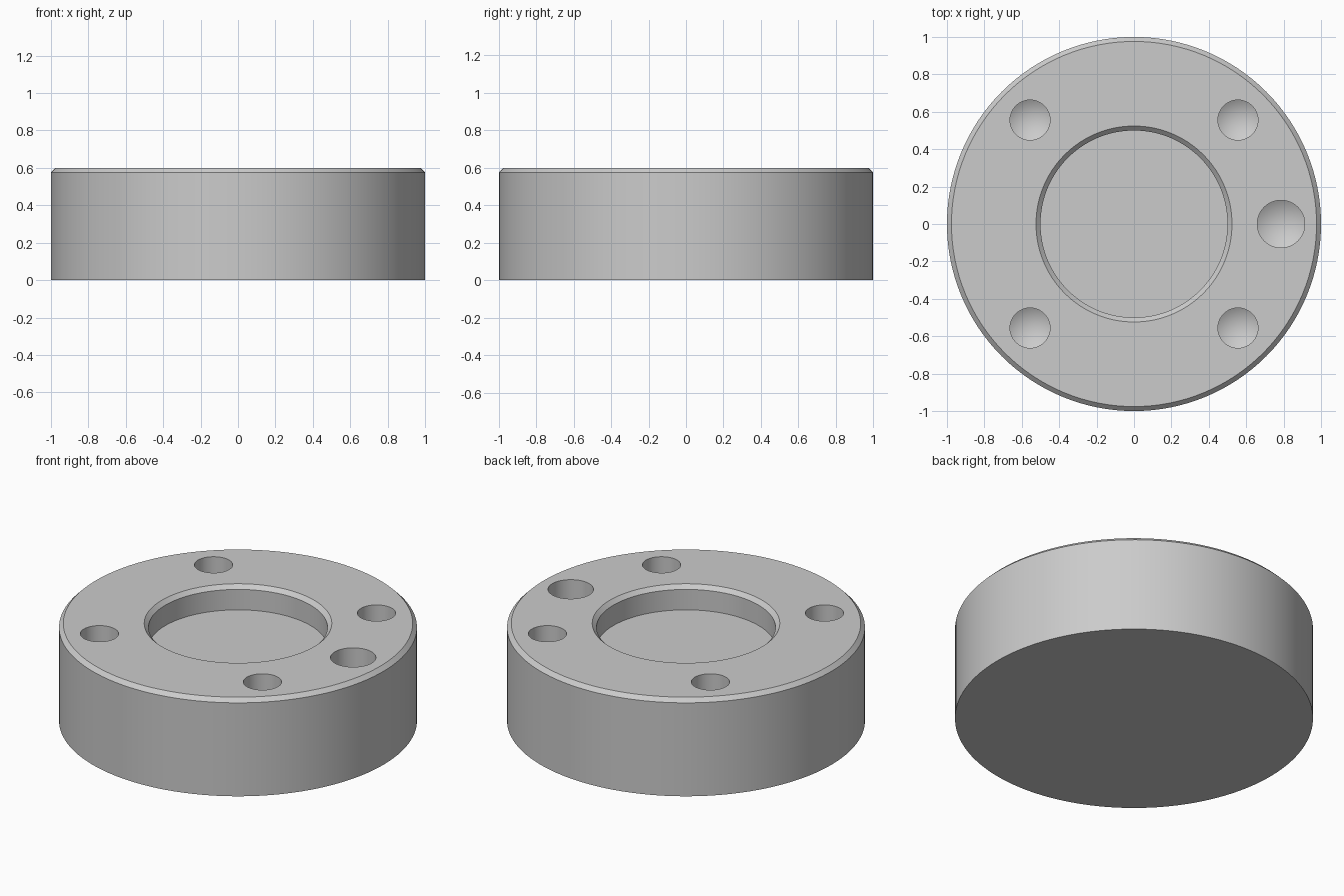
import bpy, bmesh, math

if "Cube" in bpy.data.objects:
    bpy.data.objects.remove(bpy.data.objects["Cube"])

STEEL = bpy.data.materials.new("light grey metal")
STEEL.diffuse_color = (0.6, 0.6, 0.6, 1)
STEEL.use_nodes = True
STEEL.node_tree.nodes["Principled BSDF"].inputs["Base Color"].default_value = STEEL.diffuse_color


def lathe(name, profile, segments, loc=(0, 0)):
    """Revolve a (radius, z) profile that starts and ends on the axis."""
    bm = bmesh.new()
    rings = []
    for r, z in profile:
        n = 1 if r == 0 else segments
        rings.append([bm.verts.new((r * math.cos(2 * math.pi * i / segments),
                                    r * math.sin(2 * math.pi * i / segments), z))
                      for i in range(n)])
    for a, b in zip(rings, rings[1:]):
        for i in range(segments):
            j = (i + 1) % segments
            quad = [a[i % len(a)], a[j % len(a)], b[j % len(b)], b[i % len(b)]]
            bm.faces.new(list(dict.fromkeys(quad)))
    bmesh.ops.recalc_face_normals(bm, faces=bm.faces)
    mesh = bpy.data.meshes.new(name)
    bm.to_mesh(mesh)
    bm.free()
    mesh.materials.append(STEEL)
    obj = bpy.data.objects.new(name, mesh)
    obj.location = (*loc, 0)
    bpy.context.collection.objects.link(obj)
    return obj


# Chamfered disc with a shallow round recess
H, C, FLOOR = 0.6, 0.024, 0.45
body = lathe("flange_body", [(0, 0), (1, 0), (1, H - C), (1 - C, H), (0.5 + C, H),
                             (0.5, H - C), (0.5, FLOOR), (0, FLOOR)], 128)

# Blind drilled holes with conical tips: four bolt holes and one larger pin hole
PITCH, DEPTH = 0.786, 0.4
holes = [("bolt_hole_cutter", 0.107, a) for a in (45, 135, 225, 315)]
holes.append(("pin_hole_cutter", 0.127, 0))
cutters = []
for name, r, angle in holes:
    a = math.radians(angle)
    bottom = H - DEPTH
    tip = bottom - r * math.tan(math.radians(31))
    cutter = lathe(name, [(0, tip), (r, bottom), (r, H + 0.1), (0, H + 0.1)], 48,
                   (PITCH * math.cos(a), PITCH * math.sin(a)))
    cutter.hide_render = True
    mod = body.modifiers.new(name, 'BOOLEAN')
    mod.operation, mod.solver, mod.object = 'DIFFERENCE', 'EXACT', cutter
    cutters.append(cutter)

# Apply the drilling, drop the cutters and smooth the round walls
bpy.context.view_layer.objects.active = body
body.select_set(True)
for mod in list(body.modifiers):
    bpy.ops.object.modifier_apply(modifier=mod.name)
for cutter in cutters:
    bpy.data.objects.remove(cutter)
bpy.ops.object.select_all(action='DESELECT')
body.select_set(True)
bpy.ops.object.shade_smooth_by_angle(angle=math.radians(25))
